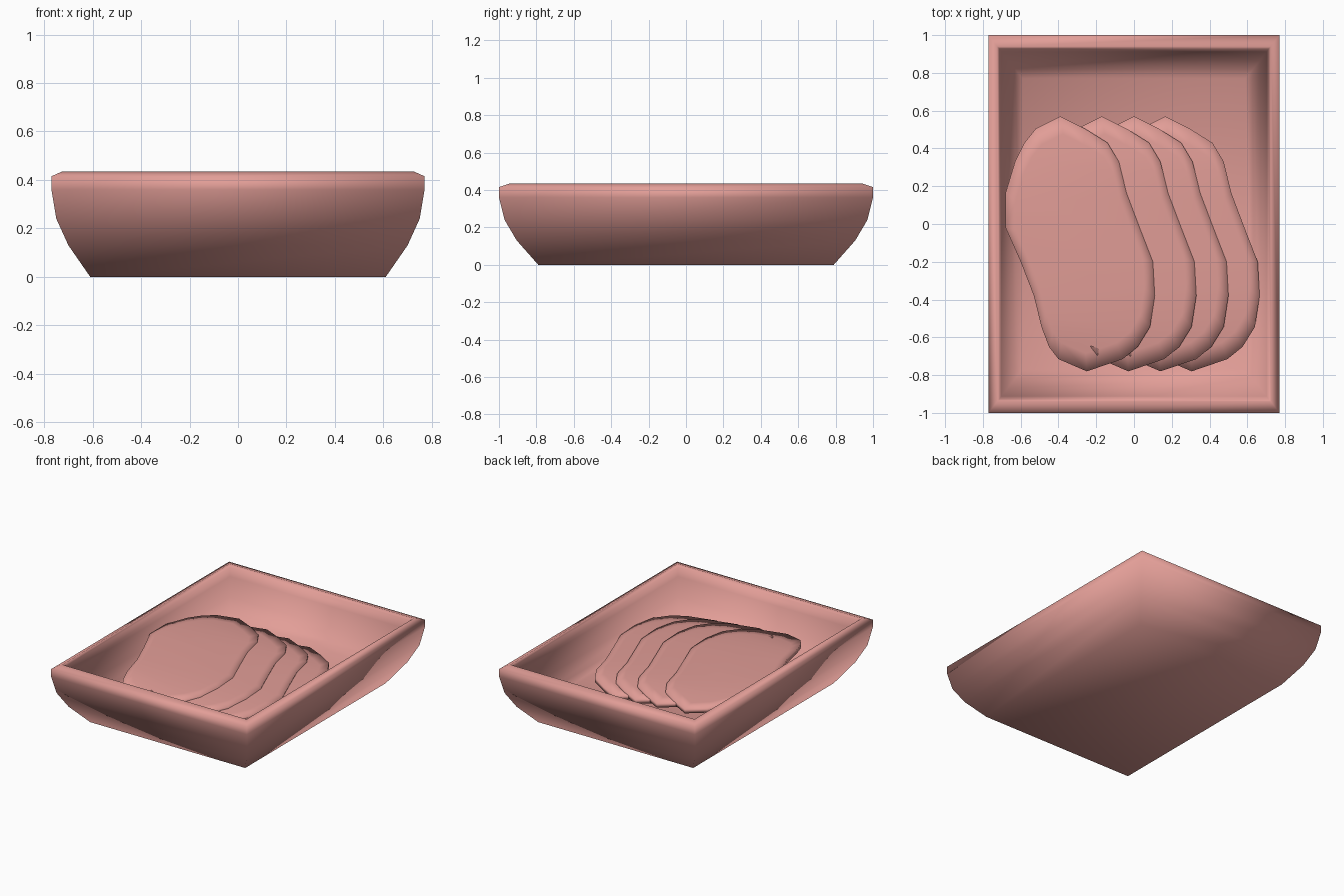
import bpy

if "Cube" in bpy.data.objects:
    bpy.data.objects.remove(bpy.data.objects["Cube"])

pink = bpy.data.materials.new("pink")
pink.diffuse_color = (0.76, 0.34, 0.31, 1)
pink.use_nodes = True
pink.node_tree.nodes["Principled BSDF"].inputs["Base Color"].default_value = pink.diffuse_color


def make(name, verts, faces):
    mesh = bpy.data.meshes.new(name)
    mesh.from_pydata(verts, [], faces)
    mesh.validate()
    mesh.materials.append(pink)
    ob = bpy.data.objects.new(name, mesh)
    bpy.context.collection.objects.link(ob)
    bpy.ops.object.select_all(action='DESELECT')
    ob.select_set(True)
    bpy.context.view_layer.objects.active = ob
    bpy.ops.object.mode_set(mode='EDIT')
    bpy.ops.mesh.select_all(action='SELECT')
    bpy.ops.mesh.normals_make_consistent(inside=False)
    bpy.ops.object.mode_set(mode='OBJECT')
    bpy.ops.object.shade_smooth()
    return ob


# Tray: rectangular rings (half width, half depth, height), outside then inside
rings = [(.61, .79, 0), (.70, .905, .13), (.75, .97, .24), (.77, 1, .36),
         (.77, 1, .415), (.725, .94, .435), (.712, .927, .42),
         (.703, .912, .36), (.67, .87, .24), (.63, .82, .16), (.59, .77, .12)]
verts, faces = [], []
for x, y, z in rings:
    verts += [(-x, -y, z), (x, -y, z), (x, y, z), (-x, y, z)]
for r in range(len(rings) - 1):
    for i in range(4):
        j = (i + 1) % 4
        faces.append((4 * r + i, 4 * r + j, 4 * r + 4 + j, 4 * r + 4 + i))
last = 4 * (len(rings) - 1)
faces += [(3, 2, 1, 0), (last, last + 1, last + 2, last + 3)]
make("tray", verts, faces)

# Slice rows: y, left x, right x, drop below the crown
rows = [(.505, -.52, -.26, .018), (.43, -.58, -.14, .01), (.33, -.63, -.08, .004),
        (.165, -.68, -.04, 0), (-.02, -.68, .03, 0), (-.20, -.60, .10, 0),
        (-.38, -.53, .11, 0), (-.545, -.49, .085, .006),
        (-.65, -.45, .02, .015), (-.715, -.40, -.06, .025)]
tips = [(-.39, .57, .028), (-.25, -.78, .04)]


def slice_part(k, shift):
    crown = .30 - .018 * k

    def height(x, drop):
        return crown - drop - .04 * (x + .3)

    # outline runs from back tip down the left side, then up the right side
    left = [(l, y, height(l, d)) for y, l, r, d in rows]
    right = [(r, y, height(r, d)) for y, l, r, d in rows]
    ends = [(x, y, height(x, d)) for x, y, d in tips]
    loop = [ends[0]] + left + [ends[1]] + right[::-1]
    n, m = len(loop), len(rows)
    rim = [(x + shift, y, z) for x, y, z in loop]
    low = [(x, y, z - .03) for x, y, z in rim]
    # nearly flat inner face, inset from the outline
    inner = [(-.29 + .86 * (x + .29) + shift, -.1 + .86 * (y + .1), z + .006)
             for x, y, z in loop]
    cap = [(0, 1, n - 1)]
    cap += [(i, i + 1, n - i - 1, n - i) for i in range(1, m)]
    cap += [(m, m + 1, m + 2)]
    fs = cap + [tuple(i + 2 * n for i in reversed(f)) for f in cap]
    for a in (0, n):
        fs += [(a + i, a + i + n, a + (i + 1) % n + n, a + (i + 1) % n)
               for i in range(n)]
    make("slice_%d" % (k + 1), inner + rim + low, fs)


# Four overlapping slices, each a little lower than the one on its left
for k, shift in enumerate([0, .22, .39, .555]):
    slice_part(k, shift)
